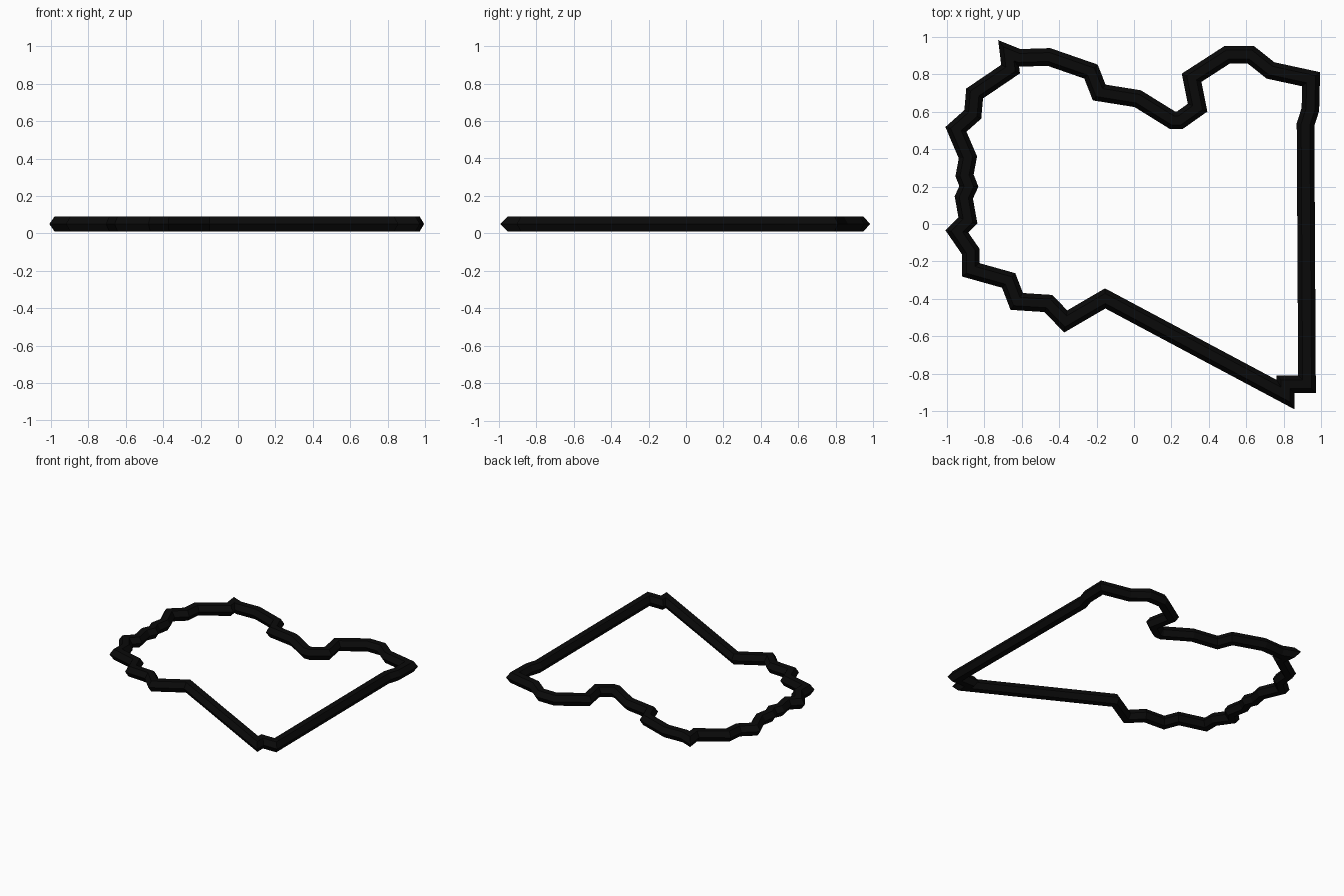
import bpy, bmesh
from math import cos, sin, pi
from mathutils import Vector

if "Cube" in bpy.data.objects:
    bpy.data.objects.remove(bpy.data.objects["Cube"])

R, SIDES, ZC = 0.047, 6, 0.05

# Centre line of the outline, clockwise seen from above
PATH = [
    (-.67, .91), (-.615, .888), (-.455, .893), (-.23, .815), (-.186, .703),
    (.02, .67), (.207, .554), (.244, .554), (.34, .622), (.308, .782),
    (.50, .906), (.623, .906), (.73, .821), (.947, .774), (.943, .612),
    (.917, .532), (.925, -.857), (.81, -.857), (.81, -.912), (-.154, -.398),
    (-.365, -.521), (-.458, -.425), (-.627, -.414), (-.67, -.302),
    (-.873, -.245), (-.873, -.147), (-.947, -.04), (-.888, .019),
    (-.91, .142), (-.883, .201), (-.906, .26), (-.888, .356),
    (-.952, .506), (-.862, .586), (-.852, .698), (-.66, .828),
]
pts = [Vector(p) for p in PATH]


def left(d):
    return Vector((-d.y, d.x))


# Hexagonal bar swept round the closed path with mitred corners
bm = bmesh.new()
rings = []
for i, p in enumerate(pts):
    n1 = left((p - pts[i - 1]).normalized())
    n2 = left((pts[(i + 1) % len(pts)] - p).normalized())
    mitre = (n1 + n2) / (1 + n1.dot(n2))
    ring = []
    for k in range(SIDES):
        a = 2 * pi * k / SIDES
        q = p + mitre * R * cos(a)
        ring.append(bm.verts.new((q.x, q.y, ZC + R * sin(a))))
    rings.append(ring)
for i, a in enumerate(rings):
    b = rings[(i + 1) % len(rings)]
    for k in range(SIDES):
        j = (k + 1) % SIDES
        bm.faces.new((a[k], a[j], b[j], b[k]))
bmesh.ops.recalc_face_normals(bm, faces=bm.faces)

mesh = bpy.data.meshes.new("border_outline")
bm.to_mesh(mesh)
bm.free()
obj = bpy.data.objects.new("border_outline", mesh)
bpy.context.collection.objects.link(obj)

mat = bpy.data.materials.new("black")
mat.diffuse_color = (0.003, 0.003, 0.003, 1)
mat.use_nodes = True
mat.node_tree.nodes["Principled BSDF"].inputs["Base Color"].default_value = mat.diffuse_color
mesh.materials.append(mat)
